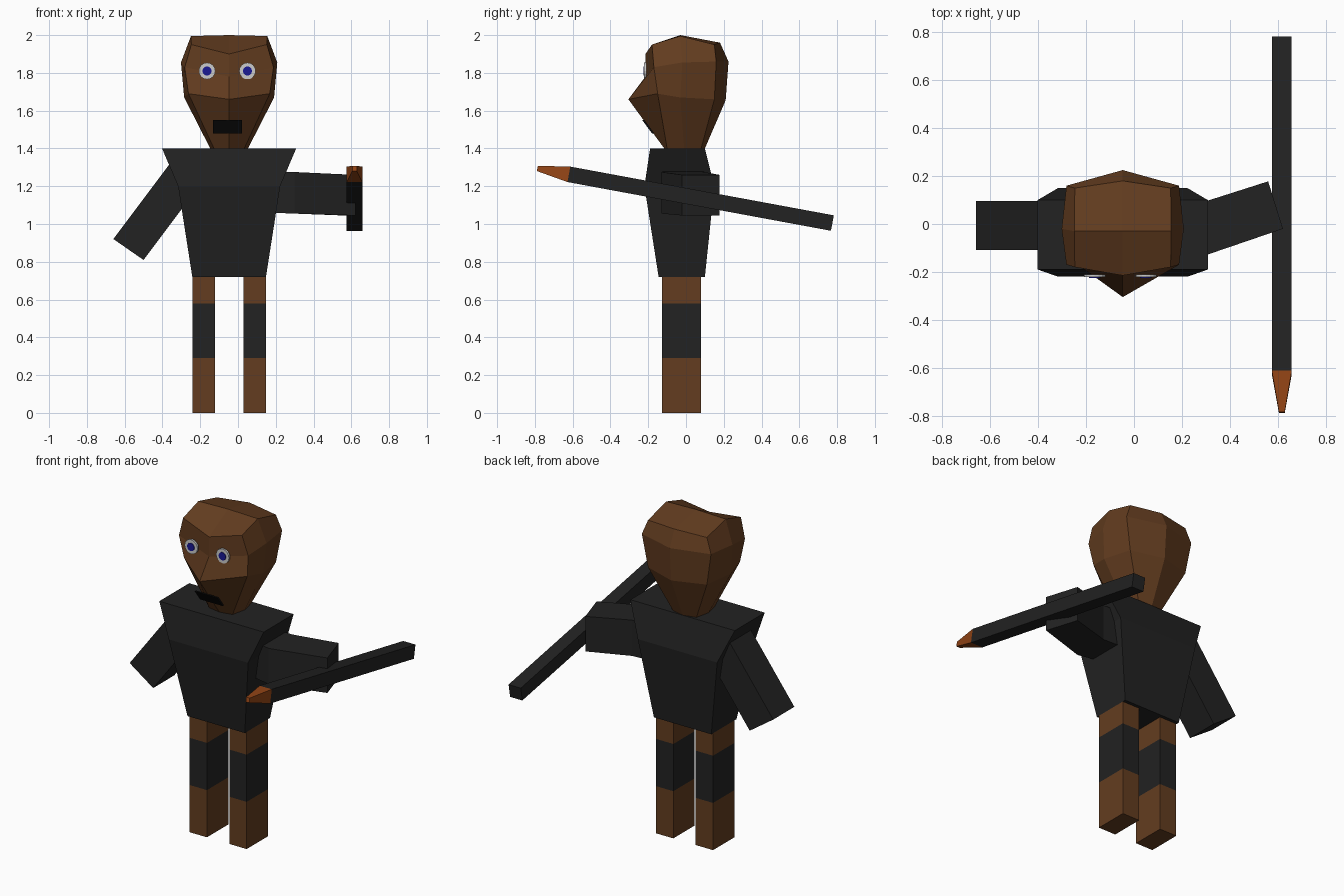
import bpy, bmesh, math
from mathutils import Vector

if "Cube" in bpy.data.objects:
    bpy.data.objects.remove(bpy.data.objects["Cube"])

CX = -0.047  # body mirror plane


def mat(name, r, g, b):
    m = bpy.data.materials.new(name)
    m.diffuse_color = (r, g, b, 1)
    m.use_nodes = True
    m.node_tree.nodes["Principled BSDF"].inputs["Base Color"].default_value = m.diffuse_color
    return m


BROWN = mat("brown", 0.125, 0.046, 0.014)
DARK = mat("charcoal", 0.016, 0.016, 0.016)
BLACK = mat("black", 0.004, 0.004, 0.004)
ORANGE = mat("orange", 0.3, 0.06, 0.008)
WHITE = mat("eye white", 0.6, 0.6, 0.6)
BLUE = mat("blue", 0.01, 0.01, 0.3)


def loft(name, rings, material, top=None):
    """Join equal-sized rings; cap both ends, or close the top in quads round a centre point."""
    bm = bmesh.new()
    vs = [[bm.verts.new(p) for p in r] for r in rings]
    n = len(vs[0])
    for a, b in zip(vs, vs[1:]):
        for i in range(n):
            j = (i + 1) % n
            bm.faces.new((a[i], a[j], b[j], b[i]))
    bm.faces.new(vs[0][::-1])
    if top:
        c = bm.verts.new(top)
        for i in range(0, n, 2):
            bm.faces.new((c, vs[-1][i], vs[-1][i + 1], vs[-1][(i + 2) % n]))
    else:
        bm.faces.new(vs[-1])
    bmesh.ops.recalc_face_normals(bm, faces=bm.faces)
    me = bpy.data.meshes.new(name)
    bm.to_mesh(me)
    bm.free()
    me.materials.append(material)
    ob = bpy.data.objects.new(name, me)
    bpy.context.collection.objects.link(ob)
    return ob


def rect(x0, x1, y0, y1, z):
    return [(x0, y0, z), (x1, y0, z), (x1, y1, z), (x0, y1, z)]


def bar(name, a, b, side, up, sizes, material):
    """Four-sided bar from a to b; sizes = (width, height) at each end."""
    a, b, side, up = map(Vector, (a, b, side, up))
    rings = [[c + side * (w / 2 * s) + up * (h / 2 * t)
              for s, t in ((-1, -1), (1, -1), (1, 1), (-1, 1))]
             for c, (w, h) in zip((a, b), sizes)]
    return loft(name, rings, material)


def head_ring(front, fr, r, br, back):
    """Eight-point ring mirrored about the head centre."""
    half = [fr, r, br]
    right = [(CX + x, y, z) for x, y, z in half]
    left = [(CX - x, y, z) for x, y, z in reversed(half)]
    # order starts at the front so the top closes in four quads
    return [(CX, *front)] + right + [(CX, *back)] + left


# head: chin, nose, brow and crown rings
loft("head", [
    head_ring((-0.115, 1.40), (0.08, -0.10, 1.40), (0.10, -0.01, 1.40),
              (0.08, 0.08, 1.40), (0.10, 1.40)),
    head_ring((-0.305, 1.66), (0.215, -0.15, 1.69), (0.238, -0.03, 1.67),
              (0.20, 0.15, 1.66), (0.21, 1.655)),
    head_ring((-0.215, 1.78), (0.235, -0.17, 1.83), (0.255, -0.02, 1.855),
              (0.235, 0.16, 1.86), (0.225, 1.86)),
    head_ring((-0.215, 1.90), (0.20, -0.18, 1.95), (0.202, -0.03, 1.995),
              (0.20, 0.15, 1.95), (0.18, 1.96)),
], BROWN, top=(CX, -0.03, 2.0))

# eyes
for side, s in (("left", -1), ("right", 1)):
    for part, rad, y, m in (("eye", 0.044, -0.222, WHITE), ("iris", 0.024, -0.226, BLUE)):
        rings = [[(-0.057 + s * 0.107 + rad * math.cos(k * math.tau / 16), yy,
                   1.81 + rad * math.sin(k * math.tau / 16)) for k in range(16)]
                 for yy in (y, y + 0.012)]
        loft(f"{side}_{part}", rings, m)

# mouth panel, leaning with the chin
loft("mouth", [[(-0.132, -0.18 + d, 1.48), (0.022, -0.18 + d, 1.48),
                (0.022, -0.232 + d, 1.55), (-0.132, -0.232 + d, 1.55)]
               for d in (0, 0.012)], BLACK)

# torso
loft("torso", [rect(CX - h, CX + h, y0, y1, z) for h, y0, y1, z in
               ((0.195, -0.145, 0.10, 0.72), (0.27, -0.22, 0.15, 1.2),
                (0.355, -0.19, 0.10, 1.4))], DARK)

# legs in three stacked bands
for side, x in (("left", -0.24), ("right", 0.03)):
    for part, z0, z1, m in (("foot", 0, 0.29, BROWN), ("knee_band", 0.29, 0.58, DARK),
                            ("thigh", 0.58, 0.73, BROWN)):
        loft(f"{side}_{part}", [rect(x, x + 0.118, -0.127, 0.08, z) for z in (z0, z1)], m)

# hanging arm
bar("left_arm", (-0.58, -0.007, 0.865), (-0.28, -0.007, 1.265),
    (0, 1, 0), (0.82, 0, -0.57), ((0.205, 0.195), (0.205, 0.195)), DARK)

# raised arm, bent slightly back
loft("right_arm", [[(xf, yf, z0), (xb, yb, z0), (xb, yb, z1), (xf, yf, z1)]
                   for xf, yf, xb, yb, z0, z1 in
                   ((0.17, -0.11, 0.17, 0.095, 1.06, 1.28),
                    (0.30, -0.13, 0.30, 0.095, 1.055, 1.275),
                    (0.622, -0.02, 0.56, 0.178, 1.045, 1.26))], DARK)

# baton with tapered tip
up = (0, 0.182, 0.983)
bar("baton", (0.617, 0.775, 1.005), (0.617, -0.62, 1.263), (1, 0, 0), up,
    ((0.083, 0.083), (0.083, 0.083)), DARK)
bar("baton_tip", (0.617, -0.62, 1.263), (0.617, -0.787, 1.294), (1, 0, 0), up,
    ((0.083, 0.083), (0.024, 0.028)), ORANGE)
